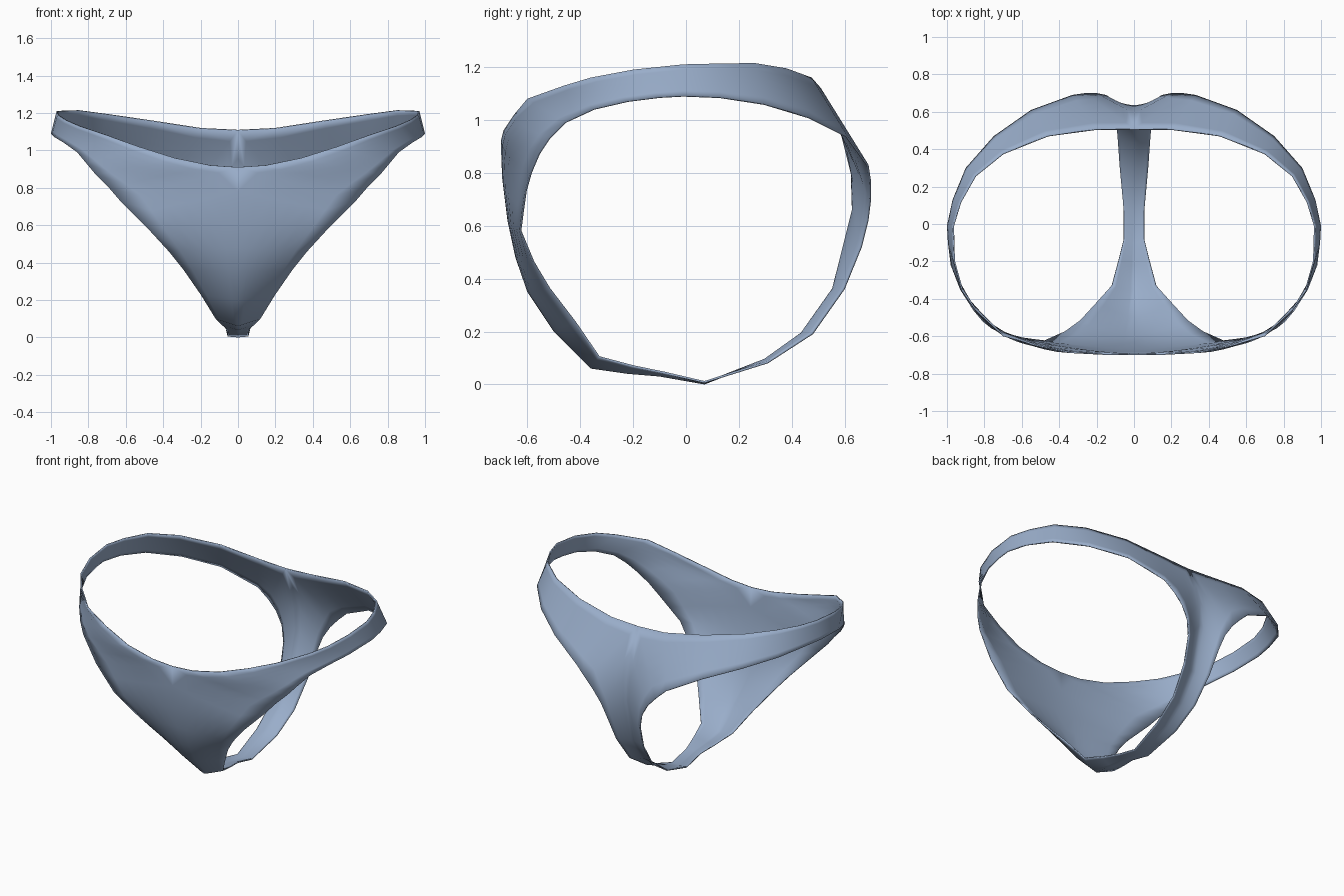
import bpy, bmesh
from mathutils import Vector

if "Cube" in bpy.data.objects:
    bpy.data.objects.remove(bpy.data.objects["Cube"])

# Loop A: centre line up the front, waist edge round the side, centre line down the back
centre_waist = [
    (0, .07, .0), (0, -.1, .03), (0, -.22, .04), (0, -.36, .06), (0, -.5, .2),
    (0, -.6, .35), (0, -.645, .48), (0, -.675, .62), (0, -.695, .78), (0, -.70, .91),
    (.15, -.70, .92), (.34, -.69, .96), (.53, -.65, 1.02), (.70, -.60, 1.08),
    (.85, -.46, 1.13), (.92, -.36, 1.16), (.965, -.20, 1.19), (.97, -.01, 1.21),
    (.93, .12, 1.213), (.85, .26, 1.215), (.70, .38, 1.195), (.46, .475, 1.16),
    (.2, .51, 1.12), (0, .51, 1.11), (0, .59, .96), (0, .63, .82), (0, .635, .66),
    (0, .56, .36), (0, .44, .19), (0, .30, .09)]
# Loop B: edge of the leg opening, point for point with loop A
leg_edge = [
    (.055, .07, .005), (.055, -.08, .04), (.085, -.2, .065), (.12, -.33, .10), (.2, -.42, .23),
    (.29, -.52, .36), (.37, -.58, .46), (.48, -.63, .58), (.56, -.62, .66), (.63, -.61, .73),
    (.69, -.59, .80), (.76, -.56, .87), (.81, -.52, .93), (.86, -.46, .99),
    (.93, -.35, 1.04), (.98, -.22, 1.07), (.995, -.1, 1.085), (1, -.01, 1.09),
    (.97, .13, 1.085), (.90, .30, 1.06), (.75, .47, 1.01), (.55, .61, .94),
    (.33, .69, .83), (.26, .70, .765), (.2, .70, .70), (.15, .69, .62), (.12, .665, .52),
    (.1, .60, .36), (.085, .48, .19), (.075, .31, .08)]
STEPS = 6


def bulge(a):
    """Exponent for the depth curve: rounded front panel, cleft back, flat side band."""
    if a.y < 0 and a.x < .6:
        return 1.7
    if a.x == 0 and a.z < .9:
        return 1.6
    return 1.0


# Right half lofted between the two loops
bm = bmesh.new()
rows = []
for a, b in zip(map(Vector, centre_waist), map(Vector, leg_edge)):
    row = []
    for k in range(STEPS + 1):
        t = k / STEPS
        p = a.lerp(b, t)
        p.y = a.y + (b.y - a.y) * t ** bulge(a)
        row.append(bm.verts.new(p))
    rows.append(row)
for i, r in enumerate(rows):
    s = rows[(i + 1) % len(rows)]
    for k in range(STEPS):
        bm.faces.new((r[k], r[k + 1], s[k + 1], s[k]))
mesh = bpy.data.meshes.new("brief")
bm.to_mesh(mesh)
bm.free()
brief = bpy.data.objects.new("brief", mesh)
bpy.context.collection.objects.link(brief)

# Cloth colour
cloth = bpy.data.materials.new("blue grey cloth")
cloth.diffuse_color = (.32, .42, .59, 1)
cloth.use_nodes = True
cloth.node_tree.nodes["Principled BSDF"].inputs["Base Color"].default_value = cloth.diffuse_color
mesh.materials.append(cloth)

# Mirror to the left half, then give the cloth a little thickness inwards
mirror = brief.modifiers.new("mirror", 'MIRROR')
mirror.use_clip = True
mirror.merge_threshold = .001
thick = brief.modifiers.new("thickness", 'SOLIDIFY')
thick.thickness = .008
thick.offset = -1

bpy.context.view_layer.objects.active = brief
brief.select_set(True)
bpy.ops.object.shade_smooth_by_angle(angle=.8)
